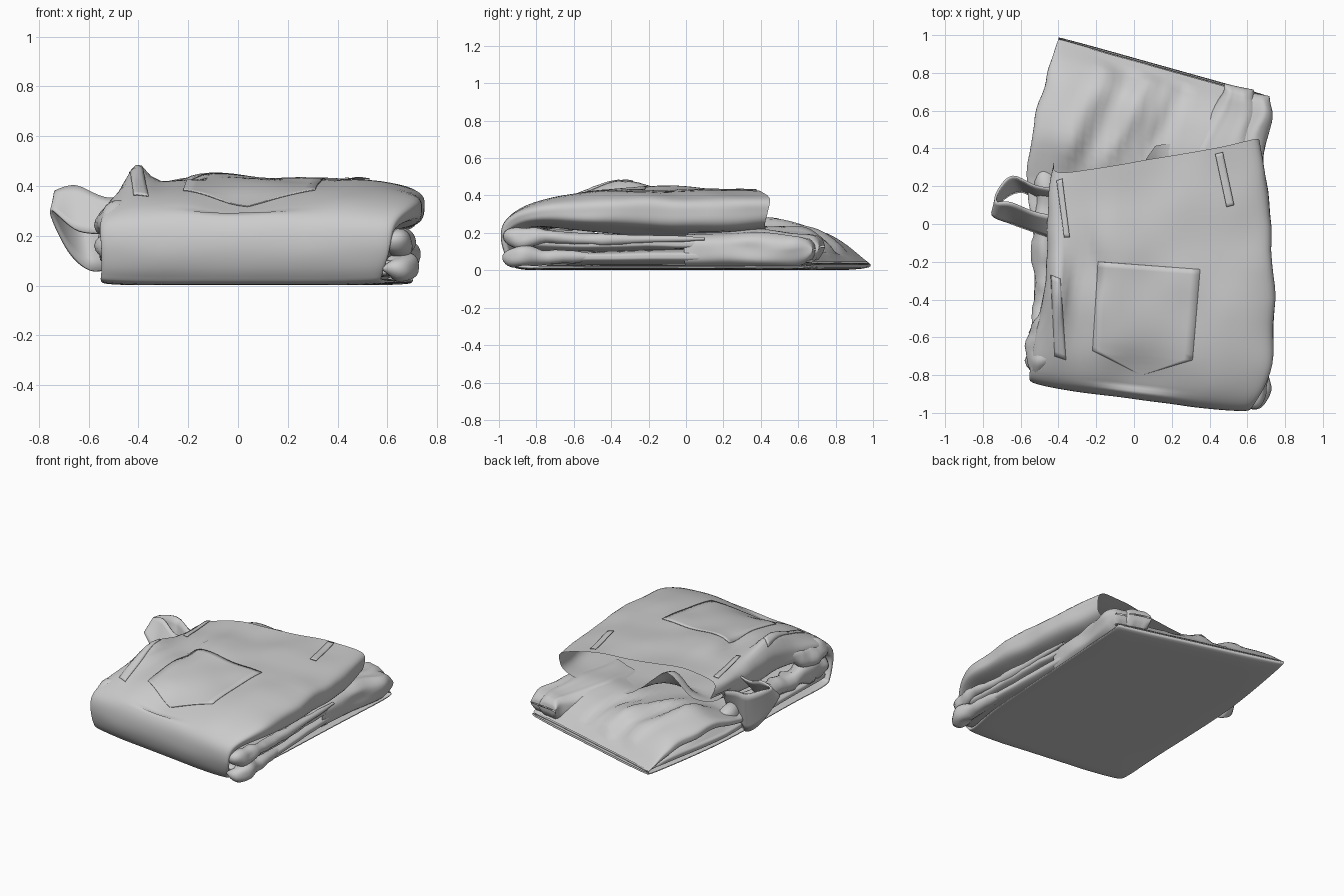
import bpy, math
from mathutils import Vector, noise
from mathutils.bvhtree import BVHTree

if "Cube" in bpy.data.objects:
    bpy.data.objects.remove(bpy.data.objects["Cube"])


def smooth_path(pts, n, closed=False):
    """Catmull-Rom resampling of a list of points."""
    c, out = len(pts), []
    for i in range(c if closed else c - 1):
        idx = [i - 1, i, i + 1, i + 2]
        a, b, d, e = [pts[j % c] if closed else pts[min(max(j, 0), c - 1)] for j in idx]
        for k in range(n):
            t = k / n
            out.append(0.5 * (2 * b + (d - a) * t + (2 * a - 5 * b + 4 * d - e) * t * t
                              + (3 * b - a - 3 * d + e) * t ** 3))
    if not closed:
        out.append(pts[-1].copy())
    return out


def make_grid(name, rows, closed=False, thick=0.0):
    """Mesh from equal-length rows of points."""
    n = len(rows[0])
    verts = [v for r in rows for v in r]
    faces = [(i * n + j, i * n + (j + 1) % n, (i + 1) * n + (j + 1) % n, (i + 1) * n + j)
             for i in range(len(rows) - 1) for j in range(n if closed else n - 1)]
    me = bpy.data.meshes.new(name)
    me.from_pydata(verts, [], faces)
    ob = bpy.data.objects.new(name, me)
    bpy.context.collection.objects.link(ob)
    me.polygons.foreach_set("use_smooth", [True] * len(me.polygons))
    if thick:
        m = ob.modifiers.new("cloth", "SOLIDIFY")
        m.thickness, m.offset = thick, 0
    return ob


def gauss(d, w):
    return math.exp(-(d / w) ** 2)


def clamp(v):
    return min(1, max(0, v))


def tube(name, stations, shape, amp=0.02):
    """Flattened cloth tube: (outer y, z, inner y, z, x left, x right, slant[, inner slant])."""
    rings = []
    for yo, zo, yi, zi, xl, xr, k, *rest in stations:
        ki = rest[0] if rest else k
        ring = []
        for s in (0.03, 0.2, 0.4, 0.6, 0.8, 0.97):
            x = xl + (xr - xl) * s
            e = 0.18 if s in (0.03, 0.97) else 0
            ring.append(Vector((x, yo + (yi - yo) * e + k * (x - 0.1), zo + (zi - zo) * e)))
        ring.append(Vector((xr, (yo + yi) / 2 + (k + ki) / 2 * (xr - 0.1), (zo + zi) / 2)))
        for s in (0.97, 0.8, 0.6, 0.4, 0.2, 0.03):
            x = xl + (xr - xl) * s
            e = 0.18 if s in (0.03, 0.97) else 0
            ring.append(Vector((x, yi + (yo - yi) * e + ki * (x - 0.1), zi + (zo - zi) * e)))
        ring.append(Vector((xl, (yo + yi) / 2 + (k + ki) / 2 * (xl - 0.1), (zo + zi) / 2)))
        rings.append(smooth_path(ring, 6, True))
    cols = [smooth_path([r[j] for r in rings], 6) for j in range(len(rings[0]))]
    rows = [[c[i] for c in cols] for i in range(len(cols[0]))]
    for r in rows:
        for v in r:
            shape(v)
            f = amp * clamp((v.z - 0.03) / 0.1)
            v.z += f * noise.noise(v * 4)
            v.x += f * noise.noise(v * 6 + Vector((7, 3, 1)))
            v.z = max(v.z, 0.002)
    return make_grid(name, rows, True)


# Trouser top and outer leg: along the floor, round the front fold, back to the open waist
def upper_shape(v):
    x, y = v.x, v.y
    if v.z > 0.3:
        v.z += 0.085 * gauss(x + 0.41, 0.06) * gauss(y + 0.33, 0.25)
        v.z += 0.02 * gauss(x + 0.1, 0.2) * gauss(y + 0.1, 0.35)
        v.z -= 0.04 * gauss(x - 0.02, 0.2) * gauss(y + 0.78, 0.14)
        v.z -= 0.025 * gauss(x + 0.22 + 0.3 * (y + 0.2), 0.05) * gauss(y + 0.2, 0.2)
    elif y > 0.1 and v.z > 0.13:  # underside of the waist folds inward
        f = clamp((y - 0.1) / 0.25)
        v.z += 0.15 * gauss(x + 0.03, 0.12) * f
        v.y -= 0.17 * f * clamp((0.12 - x) / 0.12)


upper = tube("trouser_upper", [
    (.85, .03, .84, .04, -.40, .70, -.28), (.78, .002, .77, .03, -.41, .70, -.27),
    (.2, .002, .2, .03, -.50, .67, -.2), (-.5, .002, -.5, .03, -.53, .63, -.15),
    (-.82, .002, -.8, .04, -.55, .58, -.13), (-.90, .04, -.85, .07, -.55, .58, -.13),
    (-.94, .16, -.87, .15, -.55, .61, -.13), (-.91, .28, -.84, .20, -.55, .64, -.13),
    (-.78, .36, -.72, .23, -.54, .71, -.1), (-.55, .41, -.5, .21, -.50, .745, -.05),
    (-.2, .425, -.2, .19, -.46, .73, 0), (.1, .425, .12, .19, -.46, .71, .1),
    (.345, .425, .42, .2, -.43, .66, .17, .03)], upper_shape, 0.015)


# Folded leg layers lying between the floor sheet and the trouser top
def lower_shape(v):
    x, y = v.x, v.y
    if y > 0.2 and v.z > 0.1:
        f = clamp((y - 0.2) / 0.2) * clamp((1.0 - y) / 0.2)
        for off, w, h in ((.0, .05, .03), (-.25, .06, .025), (.2, .04, -.025), (-.12, .04, -.02)):
            v.z += f * h * gauss(x - off - 0.5 * (y - 0.6), w)
        v.z += 0.05 * gauss(y - 0.45, 0.2) * clamp((-0.05 - x) / 0.3)


tube("lower_fold", [
    (-.86, .06, -.86, .07, -.5, .62, -.13), (-.82, .03, -.82, .11, -.53, .68, -.13),
    (-.4, .03, -.4, .11, -.52, .68, -.12), (.2, .03, .2, .12, -.53, .66, -.18),
    (.65, .03, .65, .11, -.45, .67, -.26), (.8, .03, .76, .08, -.41, .69, -.28),
    (.84, .035, .835, .045, -.40, .70, -.28)], lower_shape, 0.012)
tube("middle_fold", [
    (-.85, .14, -.85, .15, -.5, .60, -.13), (-.8, .10, -.8, .19, -.53, .67, -.13),
    (-.4, .10, -.4, .18, -.51, .68, -.1), (.1, .10, .1, .18, -.56, .66, -.15),
    (.4, .10, .4, .205, -.53, .63, -.2), (.6, .09, .6, .195, -.47, .65, -.26),
    (.73, .06, .72, .14, -.43, .67, -.28), (.84, .035, .835, .045, -.40, .70, -.28)],
    lower_shape, 0.02)

# Nested leg hems, each folded round at the back right
for name, y, zb, zt, xl, xr in (("outer_hem_fold", .82, .025, .205, .0, .64),
                                ("inner_hem_fold", .80, .02, .195, .1, .715)):
    mid, h = (zb + zt) / 2, (zt - zb) / 2
    tube(name, [
        (.1, zb, .1, zt - .01, .3 + xl, xr - .06, -.2), (.4, zb, .4, zt, .28 + xl, xr - .03, -.2),
        (y - .14, zb, y - .14, zt, .42 + xl, xr, -.2),
        (y - .05, mid - h * .8, y - .05, mid + h * .8, .47 + xl, xr, -.2),
        (y - .01, mid - h * .4, y - .01, mid + h * .4, .48 + xl, xr, -.2),
        (y, mid - .003, y, mid + .003, .48 + xl, xr, -.2)], lambda v: None, 0.03)


# Crumpled rolls of cloth at the sides
def roll(name, pts, radii, flat=1.0):
    path = smooth_path([Vector(p) for p in pts], 8)
    rads = smooth_path([Vector((r, 0, 0)) for r in radii], 8)
    rows = []
    for i, p in enumerate(path):
        t = (path[min(i + 1, len(path) - 1)] - path[max(i - 1, 0)]).normalized()
        side = t.cross(Vector((0, 0, 1))).normalized()
        up = side.cross(t)
        row = []
        for k in range(24):
            a = k * math.tau / 24
            d = side * math.cos(a) * flat + up * math.sin(a)
            v = p + d * rads[i].x
            v += d * 0.5 * rads[i].x * noise.noise(v * 11)
            v.z = max(v.z, 0.006)
            row.append(v)
        rows.append(row)
    make_grid(name, rows, True)


roll("left_edge_roll", [(-.46, -.8, .2), (-.49, -.72, .16), (-.47, -.4, .14), (-.47, 0, .16),
                        (-.46, .25, .15), (-.42, .5, .12)], [.005, .08, .06, .06, .05, .005])
roll("left_front_bunch", [(-.45, -.8, .24), (-.49, -.74, .25), (-.48, -.55, .28), (-.42, -.35, .32)],
     [.01, .07, .06, .01])
roll("right_front_bunch", [(.56, -.95, .18), (.64, -.91, .17), (.67, -.75, .18), (.66, -.4, .165),
                           (.66, .1, .17)], [.01, .055, .035, .03, .01], 1.1)
roll("right_lower_bunch", [(.58, -.95, .07), (.65, -.91, .07), (.66, -.7, .07), (.64, -.3, .07)],
     [.01, .055, .035, .01], 1.1)

# Loose waistband loop hanging out at the left
top_edge = [(-.36, .03, .37), (-.52, .06, .35), (-.65, .11, .40), (-.73, .12, .38),
            (-.71, .19, .38), (-.64, .25, .36), (-.52, .20, .33), (-.40, .18, .29)]
low_edge = [(-.38, -.09, .29), (-.50, -.05, .22), (-.64, .0, .22), (-.75, .05, .30),
            (-.68, .14, .14), (-.59, .17, .06), (-.50, .12, .08), (-.40, .10, .14)]
ta, tb = [smooth_path([Vector(p) for p in e], 8) for e in (top_edge, low_edge)]
make_grid("waistband_loop", [[a.lerp(b, k / 6) for a, b in zip(ta, tb)] for k in range(7)], False, 0.012)

# Pieces sewn onto the top surface, draped by casting down
bvh = BVHTree.FromPolygons([v.co for v in upper.data.vertices],
                           [tuple(p.vertices) for p in upper.data.polygons])


def drape(name, left, right, nu=12, nv=16, lift=0.003):
    """Patch between two xy polylines, laid on the trouser top."""
    la, lb = [[Vector((*e[i], 0)).lerp(Vector((*e[i + 1], 0)), k / nv)
               for i in range(len(e) - 1) for k in range(nv)] + [Vector((*e[-1], 0))]
              for e in (left, right)]
    rows = []
    for a, b in zip(la, lb):
        row = []
        for k in range(nu + 1):
            p = a.lerp(b, k / nu)
            hit = bvh.ray_cast(Vector((p.x, p.y, 1)), Vector((0, 0, -1)))[0]
            row.append(Vector((p.x, p.y, (hit.z if hit and hit.z > .2 else .415) + lift)))
        rows.append(row)
    make_grid(name, rows, False, 0.004)


drape("back_pocket", [(-.19, -.20), (-.22, -.67), (.04, -.80)], [(.35, -.24), (.31, -.72), (.04, -.80)])
drape("belt_loop_right", [(.43, .37), (.49, .09)], [(.47, .38), (.53, .10)], 3, lift=.012)
drape("belt_loop_left", [(-.41, .23), (-.37, -.07)], [(-.38, .24), (-.34, -.07)], 3, lift=.012)
drape("side_pocket_edge", [(-.44, -.27), (-.42, -.70)], [(-.39, -.29), (-.36, -.72)], 4)
